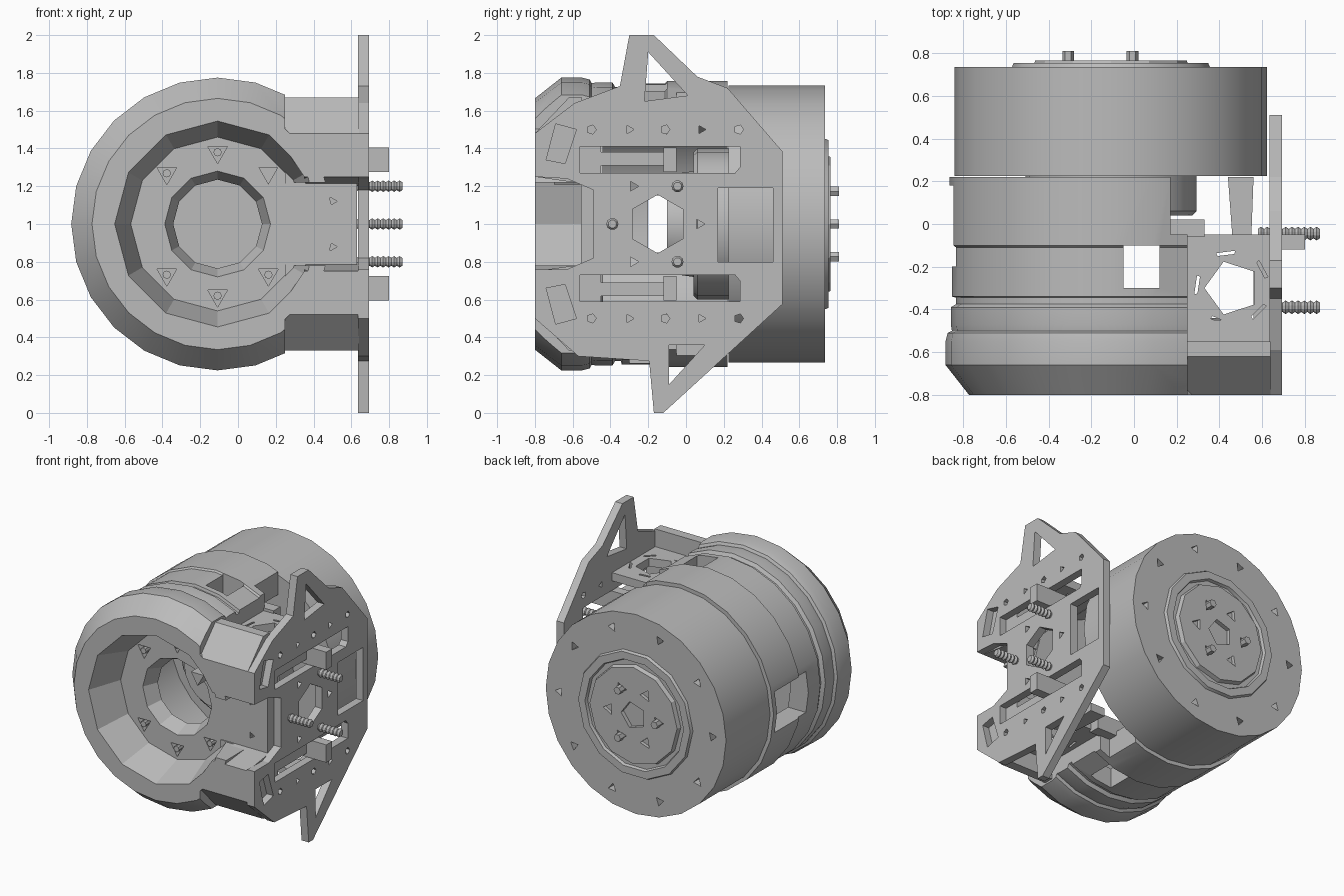
import bpy, bmesh
from math import sin, cos, pi, radians

cube = bpy.data.objects.get("Cube")
if cube:
    bpy.data.objects.remove(cube, do_unlink=True)

GREY = (0.5, 0.5, 0.5, 1)
grey = bpy.data.materials.new("plain_grey")
grey.use_nodes = True
grey.diffuse_color = GREY
grey.node_tree.nodes["Principled BSDF"].inputs["Base Color"].default_value = GREY

CX, CZ = -0.108, 1.0          # axis of the round body


def place(axis, u, v, t):
    return {"x": (t, u, v), "y": (u, t, v), "z": (u, v, t)}[axis]


def finish(name, bm, smooth=False):
    bmesh.ops.remove_doubles(bm, verts=bm.verts, dist=1e-5)
    bmesh.ops.recalc_face_normals(bm, faces=bm.faces)
    mesh = bpy.data.meshes.new(name)
    bm.to_mesh(mesh)
    bm.free()
    mesh.materials.append(grey)
    obj = bpy.data.objects.new(name, mesh)
    bpy.context.scene.collection.objects.link(obj)
    if smooth:
        shade(obj)
    return obj


def shade(obj):
    bpy.ops.object.select_all(action="DESELECT")
    obj.select_set(True)
    bpy.context.view_layer.objects.active = obj
    bpy.ops.object.shade_smooth_by_angle(angle=radians(25))


def prisms(name, items):
    """Each item is (outline, axis, start, end)."""
    bm = bmesh.new()
    for pts, axis, a, b in items:
        lo = [bm.verts.new(place(axis, u, v, a)) for u, v in pts]
        hi = [bm.verts.new(place(axis, u, v, b)) for u, v in pts]
        bm.faces.new(lo)
        bm.faces.new(hi[::-1])
        for i in range(len(pts)):
            j = (i + 1) % len(pts)
            bm.faces.new((lo[i], lo[j], hi[j], hi[i]))
    return finish(name, bm)


def rect(u0, u1, v0, v1):
    return [(u0, v0), (u1, v0), (u1, v1), (u0, v1)]


def ngon(u, v, r, n, turn=0.0):
    return [(u + r * cos(turn + 2 * pi * i / n), v + r * sin(turn + 2 * pi * i / n))
            for i in range(n)]


def flip(pts):
    return [(u, 2 * CZ - v) for u, v in pts]


def lathe(name, pts, n, axis="y", centre=(CX, CZ), closed=False, smooth=True):
    """Spin (distance along axis, radius) points round an axis."""
    bm = bmesh.new()
    rings = [[bm.verts.new(place(axis, *p, t)) for p in ngon(*centre, r, n)]
             for t, r in pts]
    pairs = list(zip(rings, rings[1:]))
    if closed:
        pairs.append((rings[-1], rings[0]))
    for a, b in pairs:
        for i in range(n):
            j = (i + 1) % n
            bm.faces.new((a[i], a[j], b[j], b[i]))
    if not closed:
        bm.faces.new(rings[0])
        bm.faces.new(rings[-1])
    return finish(name, bm, smooth)


def cut(obj, items, smooth=False):
    cutter = prisms("cutter", items)
    cutter.hide_render = True
    mod = obj.modifiers.new("cut", "BOOLEAN")
    mod.object, mod.operation, mod.solver = cutter, "DIFFERENCE", "EXACT"
    deps = bpy.context.evaluated_depsgraph_get()
    mesh = bpy.data.meshes.new_from_object(obj.evaluated_get(deps))
    obj.modifiers.clear()
    obj.data = mesh
    bpy.data.objects.remove(cutter, do_unlink=True)
    if smooth:
        shade(obj)


# Outer body shell with grooves, windows and an open side
shell = lathe("body_shell", [
    (-.8, .665), (-.66, .775), (-.55, .775), (-.51, .765), (-.5, .745), (-.47, .75),
    (-.39, .75), (-.375, .725), (-.345, .725), (-.34, .745), (-.11, .745),
    (-.1, .757), (.22, .757), (.22, .6), (-.8, .6)], 24, closed=True, smooth=False)
cut(shell, [(rect(.25, 1, -1, -.04), "z", -.1, 2.1),
            (rect(-.05, .12, -.3, -.1), "z", -.1, 2.1),
            (rect(-.2, .18, .85, 1.15), "x", -1, -.5)])
cut(shell, [(rect(.17, 1, -.05, .3), "z", -.1, 2.1)], True)

# Recessed front insert with screw pockets
insert = lathe("front_recess", [(-.8, .545), (-.55, .46), (-.55, .28), (-.44, .235),
                                (-.44, .63), (-.8, .63)], 12, closed=True, smooth=False)
spots = [(CX + .38 * cos(radians(a)), CZ + .38 * sin(radians(a)))
         for a in (45, 90, 135, 225, 270, 315)]
cut(insert, [(rect(.1, 1, .78, 1.22), "y", -1, -.55)]
    + [(ngon(x, z, .06, 3, pi / 6), "y", -.7, -.51) for x, z in spots])
prisms("front_screws", [(ngon(x, z, .022, 8), "y", -.56, -.5) for x, z in spots])

# Chamfered arms and the bracket panels behind them
arm = [(-.8, 1.25), (-.8, 1.48), (-.62, 1.67), (-.55, 1.67), (-.55, 1.54),
       (-.45, 1.54), (-.45, 1.2)]
mouth = [(.2, 1.1), (.38, 1.1), (.35, 1.25), (.25, 1.4), (.2, 1.4)]
vent = ngon(.46, -.3, .13, 5, pi)
slits = [[(.46 + r * cos(a), -.3 + r * sin(a))
          for r, a in ((.16, k), (.165, k + .5), (.18, k + .5), (.175, k))]
         for k in (.3, 1.5, 2.8, 4.1, 5.3)]
for side, f in (("upper", lambda p: p), ("lower", flip)):
    arm_obj = prisms(side + "_arm", [(f(arm), "x", .25, .64)])
    cut(arm_obj, [(f(mouth), "y", -.9, -.56)])
    (_, z0), (_, z1) = sorted(f([(0, 1.48), (1, 1.54)]), key=lambda p: p[1])
    panel = prisms(side + "_bracket_panel", [(rect(.25, .64, -.55, -.05), "z", z0, z1)])
    cut(panel, [(o, "z", -.1, 2.1) for o in [vent] + slits])
    prisms(side + "_slot_rail", [(f(rect(-.55, -.12, 1.31, 1.38)), "x", .56, .64),
                                 (f(rect(-.12, -.05, 1.275, 1.405)), "x", .5, .8),
                                 (f(rect(-.52, -.47, 1.26, 1.42)), "x", .5, .62)])
    prisms(side + "_body_tab", [(f(rect(.1, .33, 1.44, 1.56)), "y", -.06, .02)])

# Wall closing the keyhole channel
wall = prisms("channel_wall", [(rect(.25, .63, .77, 1.23), "y", -.555, -.46)])
cut(wall, [(ngon(.5, z, .025, 3), "y", -.7, -.52) for z in (.88, 1.12)])
prisms("support_rib", [([(.44, .22), (.56, .22), (.55, -.05), (.46, -.05)], "z", .4, .46)])

# Side mounting plate
plate = prisms("side_plate", [([
    (-.49, 1.18), (-.63, 1.24), (-.8, 1.25), (-.8, 1.48), (-.59, 1.64), (-.35, 1.73),
    (-.3, 2), (-.17, 2), (.06, 1.78), (.22, 1.72), (.51, 1.385), (.51, .575),
    (-.12, 0), (-.17, 0), (-.195, .275), (-.57, .3), (-.8, .5), (-.8, .76),
    (-.63, .76), (-.49, .82)], "x", .635, .693)])
slot = [(-.56, 1.27), (.26, 1.27), (.285, 1.3), (.285, 1.41), (-.56, 1.41)]
corner = [(-.74, 1.34), (-.69, 1.53), (-.58, 1.5), (-.64, 1.32)]
holes = [slot, flip(slot), corner, flip(corner), rect(.17, .46, .8, 1.19),
         [(-.2, 1.91), (.01, 1.68), (-.22, 1.65)],
         [(-.09, .36), (.1, .36), (-.09, .15)],
         ngon(-.15, 1, .155, 6, pi / 6)]
for i, y in enumerate((-.5, -.3, -.11, .08, .28)):
    holes += [ngon(y, z, .025, 5 if i % 2 == 0 else 3) for z in (.5, 1.5)]
holes += [ngon(y, z, .03, 3) for y, z in ((-.28, 1.2), (-.28, .8), (.07, 1))]
cut(plate, [(h, "x", .5, .8) for h in holes])

# Threaded bolts through the plate
thread = [(.58 + .0145 * i, .032 if i % 2 else .022) for i in range(21)]
for i, (y, z) in enumerate(((-.045, 1.2), (-.39, 1), (-.045, .8))):
    lathe("bolt_%d" % (i + 1), thread, 10, "x", (y, z), smooth=False)

# Rear drum with hub, stepped cover and screw holes
drum = lathe("rear_drum", [(.225, .732), (.735, .732)], 24, smooth=False)
rim = [ngon(CX + .62 * cos(2 * pi * i / 10), CZ + .62 * sin(2 * pi * i / 10), .035, 3, i)
       for i in range(10)]
cut(drum, [(h, "y", .68, .8) for h in rim], True)
lathe("inner_hub", [(-.1, .26), (.04, .28), (.04, .38), (.06, .4), (.24, .4)], 20)
lathe("cover_ring", [(.72, .47), (.755, .455), (.755, .4), (.73, .39)], 14, closed=True)
cover = lathe("cover_disc", [(.72, .37), (.765, .355)], 12, smooth=False)
pins = [(CX + .2 * cos(pi / 3 * i), CZ + .2 * sin(pi / 3 * i)) for i in range(6)]
cut(cover, [(ngon(CX, CZ, .1, 5), "y", .735, .9)]
    + [(ngon(x, z, .045, 3, i), "y", .74, .9) for i, (x, z) in enumerate(pins)])
prisms("cover_pins", [(ngon(x, z, .028, 6), "y", .735, .81) for x, z in pins[1::2]])
